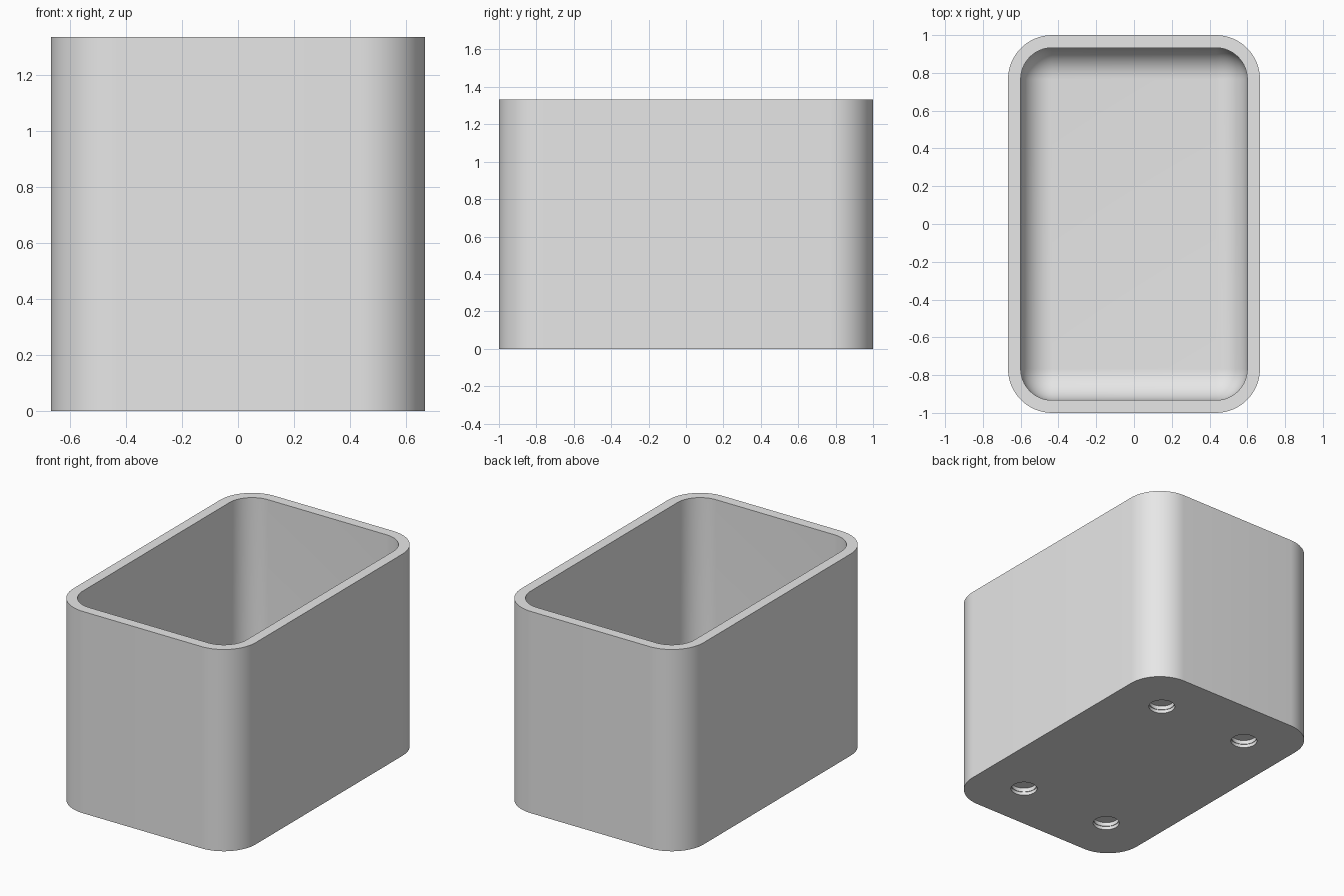
import bpy
import bmesh
from math import cos, sin, pi, radians

cube = bpy.data.objects.get("Cube")
if cube:
    bpy.data.objects.remove(cube, do_unlink=True)

HALF_X, HALF_Y, HEIGHT = 0.667, 1.0, 1.333
WALL, FLOOR = 0.067, 0.067
FILLET = 0.167
CORNER = FILLET + WALL
SEGS = 16

# Plain grey plastic
grey = bpy.data.materials.new("grey plastic")
grey.use_nodes = True
grey.diffuse_color = (0.8, 0.8, 0.8, 1)
grey.node_tree.nodes["Principled BSDF"].inputs["Base Color"].default_value = (0.8, 0.8, 0.8, 1)


def ring(bm, inset, z):
    """Rounded rectangle, drawn inwards from the outer wall."""
    r = max(CORNER - inset, 0)
    cx, cy = HALF_X - CORNER, HALF_Y - CORNER
    verts = []
    for q, (sx, sy) in enumerate([(1, 1), (-1, 1), (-1, -1), (1, -1)]):
        for i in range(SEGS + 1):
            a = (q + i / SEGS) * pi / 2
            verts.append(bm.verts.new((sx * cx + r * cos(a), sy * cy + r * sin(a), z)))
    return verts


def loft(name, make_rings):
    """Closed skin through a stack of rings, capped at both ends."""
    bm = bmesh.new()
    rings = make_rings(bm)
    for a, b in zip(rings, rings[1:]):
        n = len(a)
        for i in range(n):
            j = (i + 1) % n
            bm.faces.new((a[i], a[j], b[j], b[i]))
    bm.faces.new(rings[0][::-1])
    bm.faces.new(rings[-1])
    bmesh.ops.remove_doubles(bm, verts=bm.verts[:], dist=1e-5)
    bmesh.ops.recalc_face_normals(bm, faces=bm.faces[:])
    mesh = bpy.data.meshes.new(name)
    bm.to_mesh(mesh)
    bm.free()
    mesh.materials.append(grey)
    obj = bpy.data.objects.new(name, mesh)
    bpy.context.collection.objects.link(obj)
    return obj


# Open box: outer wall, rim, inner wall, filleted floor
def box_rings(bm):
    rings = [ring(bm, 0, 0), ring(bm, 0, HEIGHT), ring(bm, WALL, HEIGHT)]
    for k in range(SEGS + 1):
        t = k / SEGS * pi / 2
        rings.append(ring(bm, WALL + FILLET * (1 - cos(t)), FLOOR + FILLET * (1 - sin(t))))
    return rings


# Stepped round pocket used to cut the underside
def pocket_rings(bm):
    return [[bm.verts.new((r * cos(i * pi / 24), r * sin(i * pi / 24), z)) for i in range(48)]
            for r, z in [(0.081, -0.05), (0.081, 0.022), (0.077, 0.022), (0.077, 0.048)]]


box = loft("open_box", box_rings)
bpy.context.view_layer.objects.active = box
for sx in (-1, 1):
    for sy in (-1, 1):
        cutter = loft("foot_pocket_cutter", pocket_rings)
        cutter.location = (sx / 3, sy * 2 / 3, 0)
        cutter.hide_render = True
        mod = box.modifiers.new("pocket", "BOOLEAN")
        mod.operation, mod.solver, mod.object = "DIFFERENCE", "EXACT", cutter
        bpy.ops.object.modifier_apply(modifier=mod.name)
        bpy.data.objects.remove(cutter, do_unlink=True)

# Smooth corners with crisp rims
bpy.ops.object.select_all(action="DESELECT")
box.select_set(True)
bpy.ops.object.shade_smooth_by_angle(angle=radians(30))
